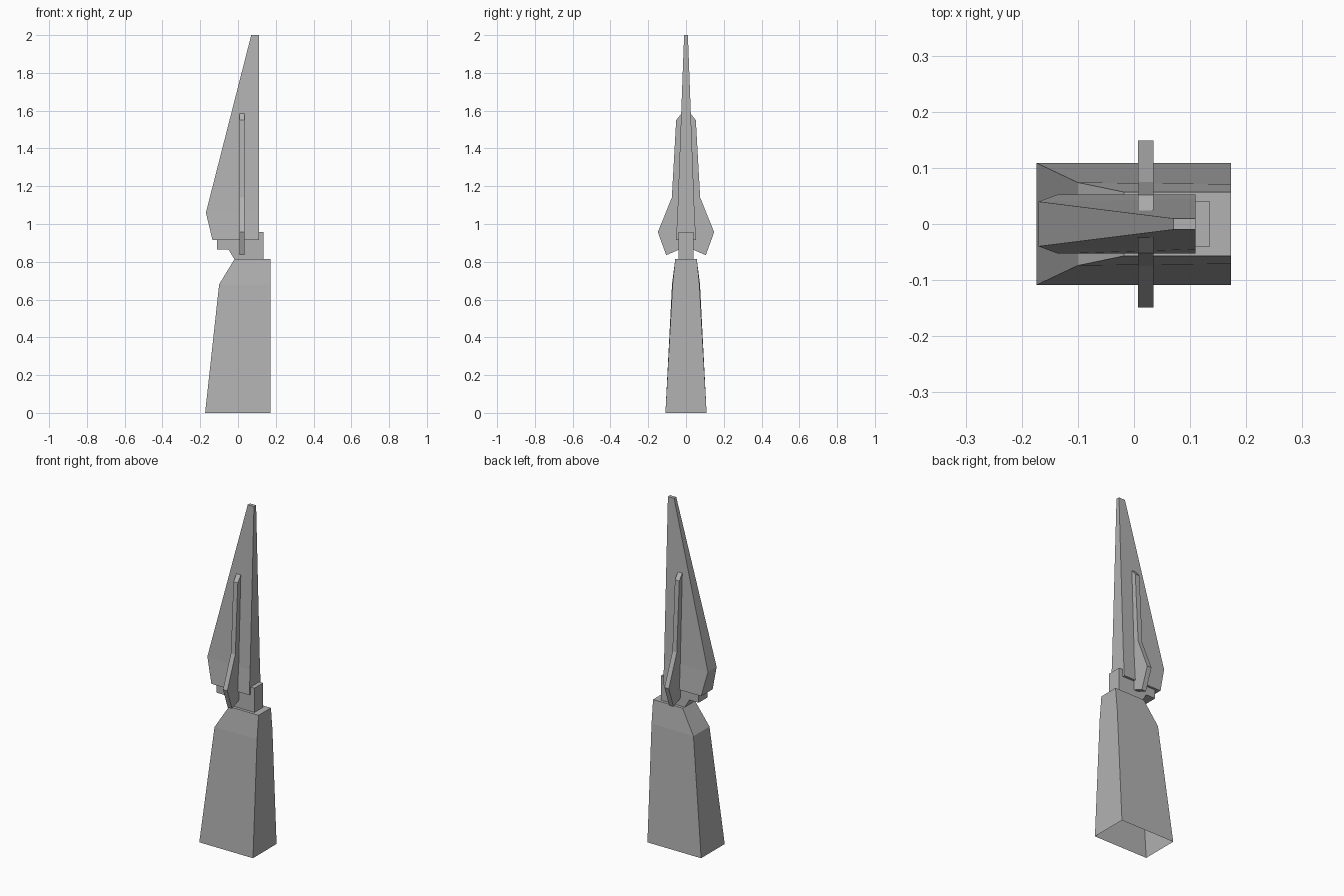
import bpy

if "Cube" in bpy.data.objects:
    bpy.data.objects.remove(bpy.data.objects["Cube"])

grey = bpy.data.materials.new("stone grey")
grey.diffuse_color = (0.45, 0.45, 0.45, 1)
grey.use_nodes = True
grey.node_tree.nodes["Principled BSDF"].inputs["Base Color"].default_value = grey.diffuse_color


def make(name, verts, faces):
    mesh = bpy.data.meshes.new(name)
    mesh.from_pydata(verts, [], faces)
    mesh.materials.append(grey)
    obj = bpy.data.objects.new(name, mesh)
    bpy.context.collection.objects.link(obj)
    return obj


def loft(name, levels, bottom=True):
    """Stack four-sided sections: (z, x left, x right, half depth left, half depth right)."""
    verts, faces = [], []
    for z, x0, x1, h0, h1 in levels:
        verts += [(x0, -h0, z), (x1, -h1, z), (x1, h1, z), (x0, h0, z)]
    for k in range(0, 4 * (len(levels) - 1), 4):
        for i in range(4):
            j = (i + 1) % 4
            faces.append((k + i, k + j, k + 4 + j, k + 4 + i))
    n = len(verts)
    faces.append((n - 4, n - 3, n - 2, n - 1))
    if bottom:
        faces.append((3, 2, 1, 0))
    return make(name, verts, faces)


def prism(name, near, far):
    """Join two matching outlines into a solid; near is counter-clockwise from outside."""
    n = len(near)
    faces = [tuple(range(n)), tuple(range(2 * n - 1, n - 1, -1))]
    for i in range(n):
        j = (i + 1) % n
        faces.append((i, n + i, n + j, j))
    return make(name, near + far, faces)


# Tapered pedestal, open underneath, with a chamfered shoulder
loft("pedestal", [(0, -0.174, 0.173, 0.109, 0.109),
                  (0.68, -0.10, 0.173, 0.074, 0.071),
                  (0.815, -0.018, 0.173, 0.057, 0.057)], bottom=False)

# Tall tapering blade
loft("blade", [(0.915, -0.135, 0.11, 0.053, 0.053),
               (1.06, -0.17, 0.11, 0.04, 0.045),
               (2.0, 0.07, 0.11, 0.01, 0.01)])

# Stepped bracket holding the blade on the pedestal
outline = [(-0.11, 0.865), (-0.05, 0.865), (-0.02, 0.815), (0.135, 0.815),
           (0.135, 0.957), (0.107, 0.957), (0.107, 0.918), (-0.11, 0.918)]
prism("bracket", [(x, -0.04, z) for x, z in outline],
      [(x, 0.04, z) for x, z in outline])

# Thin bent fin on each side of the blade
fin = [(0.035, 0.865), (0.105, 0.835), (0.149, 0.957),
       (0.075, 1.14), (0.052, 1.55), (0.02, 1.59)]
for name, side in (("back_fin", 1), ("front_fin", -1)):
    pts = [(y * side, z) for y, z in fin][::side]
    prism(name, [(0.035, y, z) for y, z in pts],
          [(0.007, y, z) for y, z in pts])
